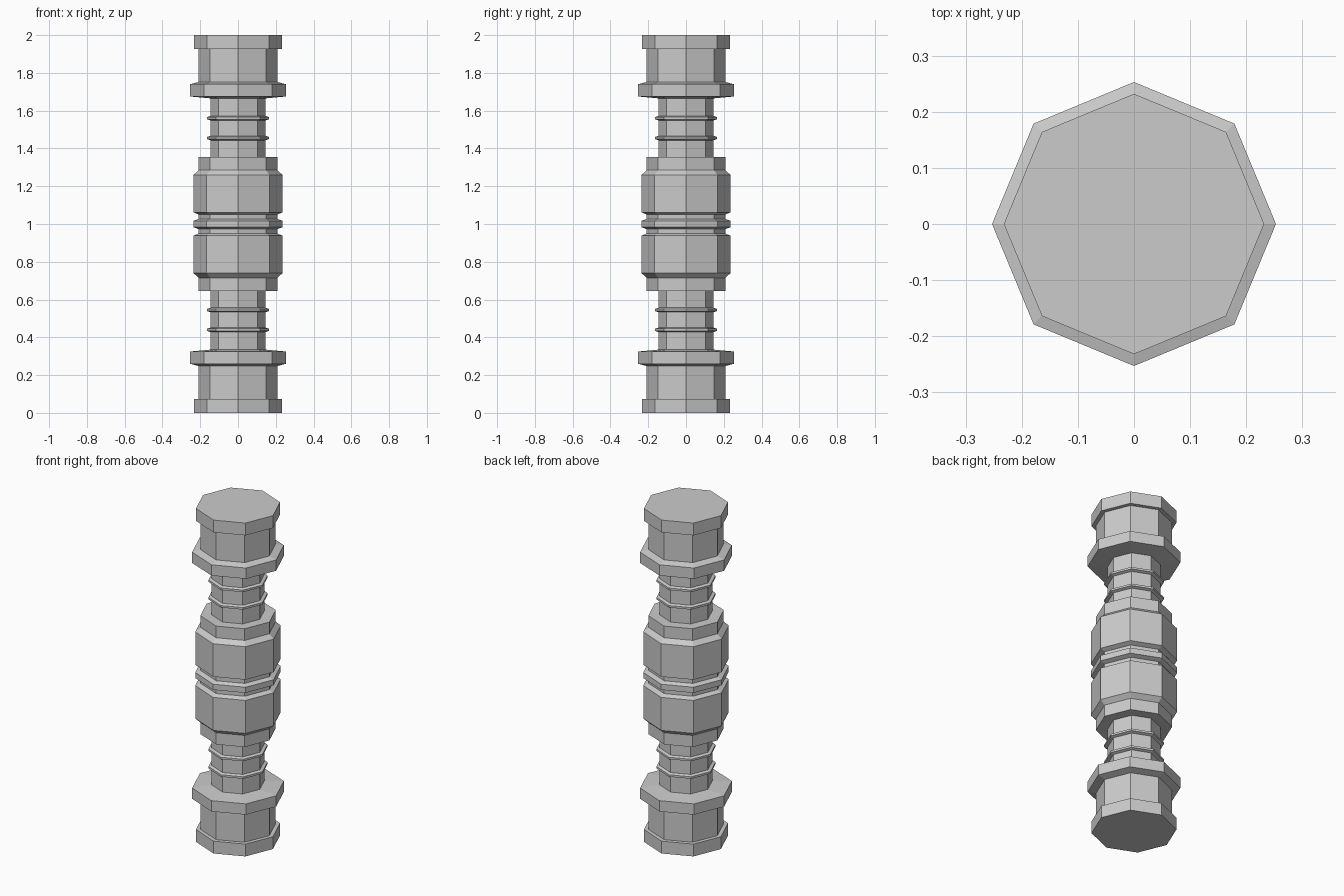
import bpy, bmesh
from math import cos, sin, pi

cube = bpy.data.objects.get("Cube")
if cube:
    bpy.data.objects.remove(cube)

SIDES = 8
HEIGHT = 2.0

grey = bpy.data.materials.new("plain grey")
grey.use_nodes = True
colour = (0.6, 0.6, 0.6, 1)
grey.diffuse_color = colour
grey.node_tree.nodes["Principled BSDF"].inputs["Base Color"].default_value = colour


def turned(name, profile):
    """Flat-sided closed solid turned from (radius, z) points, bottom to top."""
    bm = bmesh.new()
    loops = [[bm.verts.new((r * cos(2 * pi * i / SIDES), r * sin(2 * pi * i / SIDES), z))
              for i in range(SIDES)] for r, z in profile]
    for low, high in zip(loops, loops[1:]):
        for i in range(SIDES):
            j = (i + 1) % SIDES
            bm.faces.new((low[i], low[j], high[j], high[i]))
    bm.faces.new(loops[0][::-1])
    bm.faces.new(loops[-1])
    mesh = bpy.data.meshes.new(name)
    bm.to_mesh(mesh)
    bm.free()
    mesh.materials.append(grey)
    obj = bpy.data.objects.new(name, mesh)
    bpy.context.collection.objects.link(obj)


def mirrored_pair(name, profile):
    """Upper part and its reflection about mid height."""
    turned("upper_" + name, profile)
    turned("lower_" + name, [(r, HEIGHT - z) for r, z in reversed(profile)])


NECK, DRUM, BODY = 0.145, 0.208, 0.236

# Slim shaft running through every part
turned("core_shaft", [(NECK, 0.1), (NECK, 1.9)])

# Middle: recessed spindle with a bevelled ring
turned("middle_spindle", [(DRUM, 0.9), (DRUM, 1.1)])
turned("middle_ring", [(DRUM, 0.973), (BODY, 0.983), (BODY, 1.017), (DRUM, 1.027)])

# Grips either side of the middle, with their collars
mirrored_pair("grip", [(DRUM, 1.05), (BODY, 1.062), (BODY, 1.26), (DRUM, 1.285), (DRUM, 1.355)])

# Thin rings on the exposed shaft
for number, z in enumerate((1.455, 1.56), 1):
    mirrored_pair(f"neck_ring_{number}",
                  [(NECK, z - 0.012), (0.163, z - 0.006), (0.163, z + 0.006), (NECK, z + 0.012)])

# End flanges, drums and caps
mirrored_pair("flange", [(NECK, 1.665), (0.253, 1.675), (0.253, 1.74), (DRUM, 1.752)])
mirrored_pair("drum", [(DRUM, 1.7), (DRUM, 1.96)])
mirrored_pair("end_cap", [(0.232, 1.926), (0.232, HEIGHT)])
